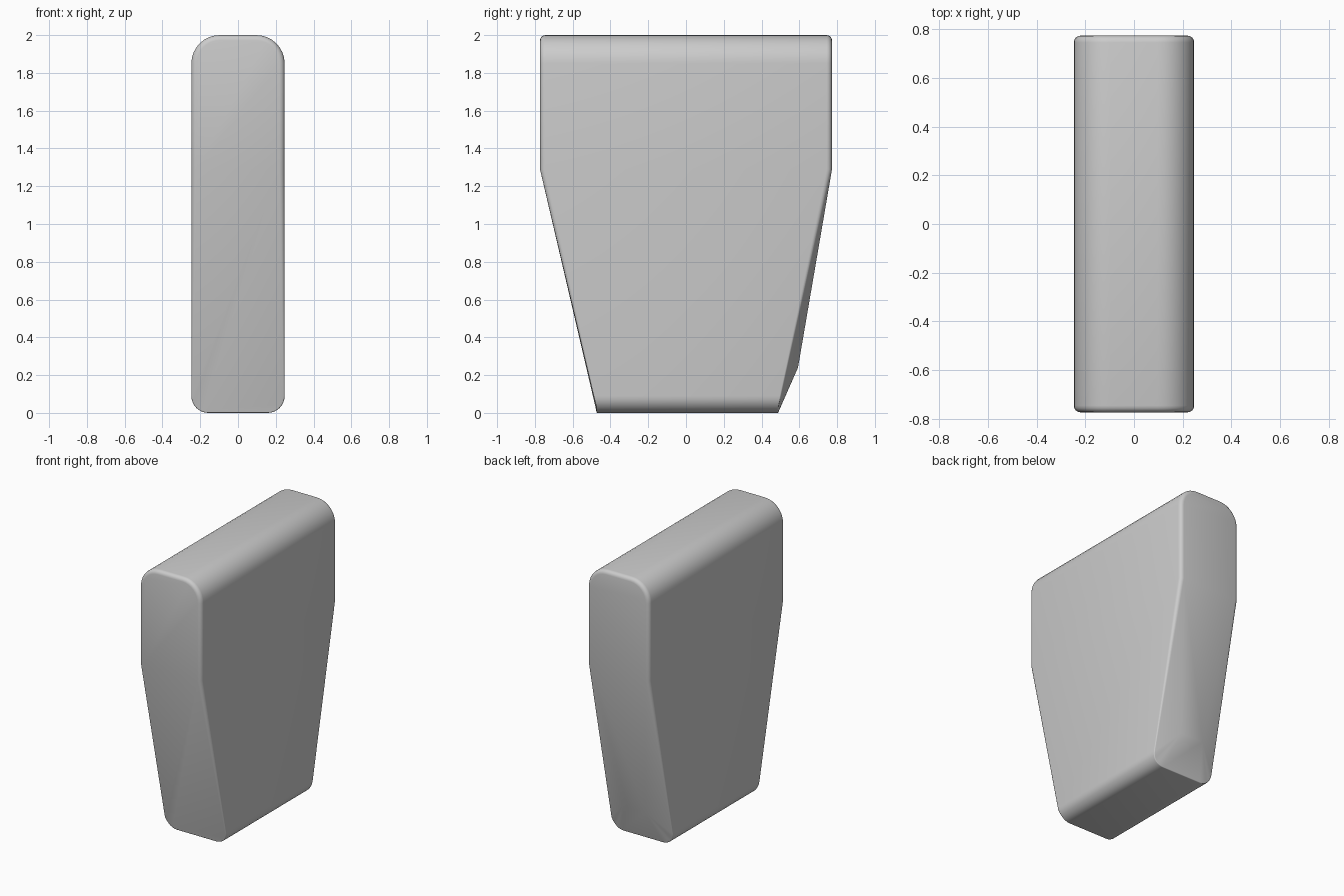
import bpy, bmesh
from math import sin, cos, pi, radians

if "Cube" in bpy.data.objects:
    bpy.data.objects.remove(bpy.data.objects["Cube"], do_unlink=True)

HALF_W, HEIGHT, SHOULDER, HALF_L = 0.247, 2.0, 1.29, 0.773
TOP_R, LOW_R, STEPS = 0.15, 0.09, 8


def arc(cx, cz, r, start):
    """Quarter arc as (x, z, normal x, normal z)."""
    angles = [start + pi / 2 * i / STEPS for i in range(STEPS + 1)]
    return [(cx + r * cos(a), cz + r * sin(a), cos(a), sin(a)) for a in angles]


# Rounded profile, counter-clockwise from the right shoulder
tx, lx = HALF_W - TOP_R, HALF_W - LOW_R
upper = ([(HALF_W, SHOULDER, 1, 0)] + arc(tx, HEIGHT - TOP_R, TOP_R, 0)
         + arc(-tx, HEIGHT - TOP_R, TOP_R, pi / 2) + [(-HALF_W, SHOULDER, -1, 0)])
low_left = arc(-lx, LOW_R, LOW_R, pi)
low_right = arc(lx, LOW_R, LOW_R, 1.5 * pi)
profile = upper + low_left + low_right
n, left = len(profile), len(upper) - 1
foot_l, foot_r = left + len(low_left), left + len(low_left) + 1


def end_y(z, foot):
    """Half length at height z: straight above the shoulder, tapered below."""
    t = min(1, max(0, (z - 0.03) / (SHOULDER - 0.03)))
    return foot + (HALF_L - foot) * t


bm = bmesh.new()


def ring(side, foot, angle):
    """One profile loop of the rounded rim; the rim narrows towards the foot."""
    verts = []
    for x, z, nx, nz in profile:
        r = 0.006 + 0.022 * min(1, z / SHOULDER)
        inset, back = r * (1 - cos(angle)), r * (1 - sin(angle))
        verts.append(bm.verts.new((x - nx * inset, side * (end_y(z, foot) - back), z - nz * inset)))
    return verts


# Body walls with rounded rims
rim = [pi / 2 * i / 4 for i in range(5)]
rings = ([ring(-1, 0.475, a) for a in reversed(rim)] + [ring(1, 0.49, a) for a in rim])
for a, b in zip(rings, rings[1:]):
    for i in range(n):
        j = (i + 1) % n
        bm.faces.new((a[i], a[j], b[j], b[i]))

# Front end: upright panel and tapered panel
front, rear = rings[0], rings[-1]
bm.faces.new(front[:left + 1])
bm.faces.new(front[left:] + [front[0]])

# Rear end: upright panel, then facets meeting at a raised heel
bm.faces.new(rear[:left + 1])
heel_r, heel_l = [bm.verts.new((x, 0.593, 0.24)) for x in (0.09, -0.09)]
bm.faces.new((rear[0], rear[left], heel_l, heel_r))
bm.faces.new((heel_l, rear[foot_l], rear[foot_r], heel_r))
for i in range(left, foot_l):
    bm.faces.new((heel_l, rear[i], rear[i + 1]))
for i in range(foot_r, n):
    bm.faces.new((heel_r, rear[i], rear[(i + 1) % n]))

bmesh.ops.recalc_face_normals(bm, faces=bm.faces)
mesh = bpy.data.meshes.new("tapered_block")
bm.to_mesh(mesh)
bm.free()
block = bpy.data.objects.new("tapered_block", mesh)
bpy.context.collection.objects.link(block)

# Plain grey material
grey = bpy.data.materials.new("plain grey")
grey.use_nodes = True
colour = (0.6, 0.6, 0.6, 1)
grey.diffuse_color = colour
grey.node_tree.nodes["Principled BSDF"].inputs["Base Color"].default_value = colour
mesh.materials.append(grey)

# Smooth rounded rims, crisp panel edges
bpy.context.view_layer.objects.active = block
block.select_set(True)
bpy.ops.object.shade_smooth_by_angle(angle=radians(30))
